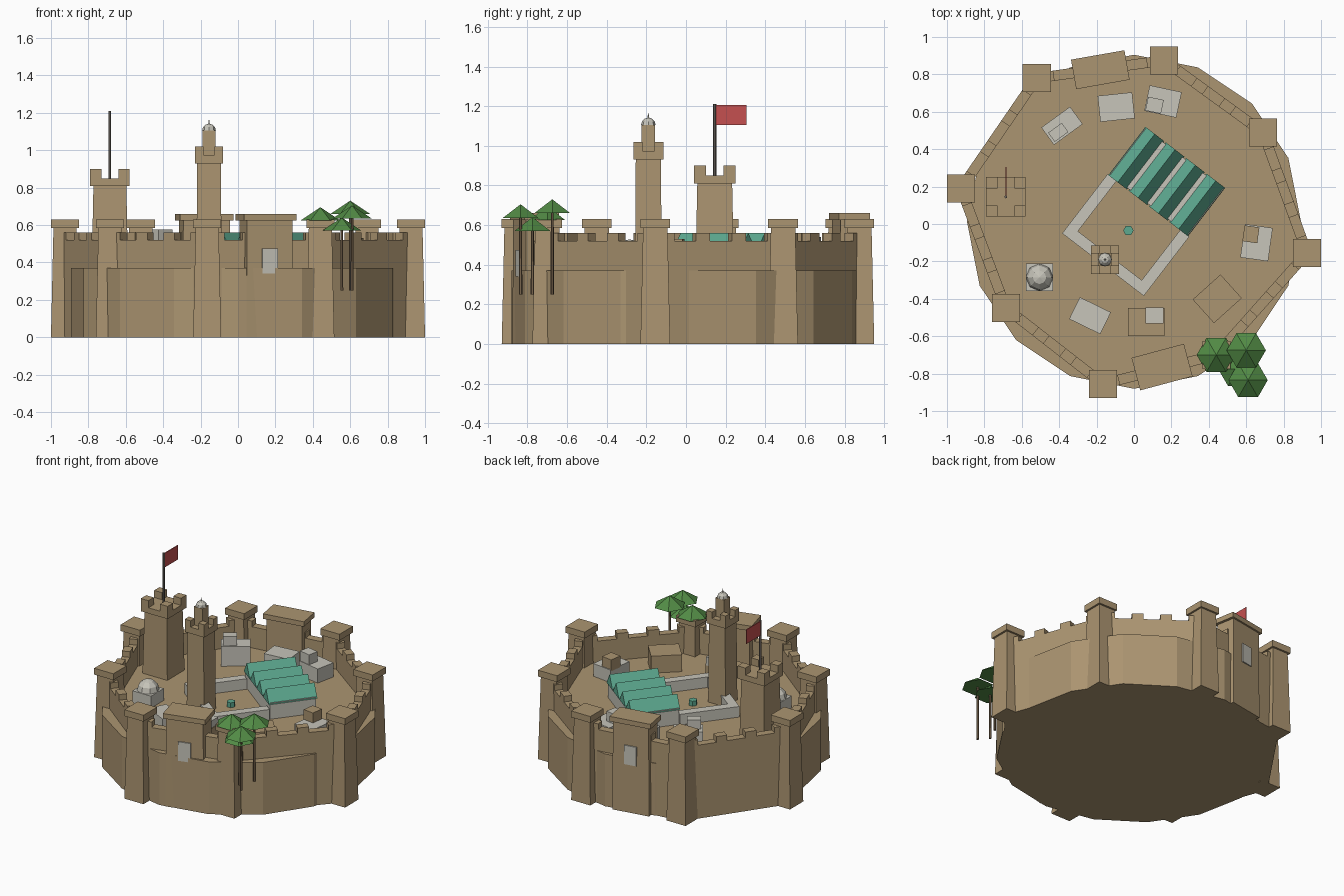
import bpy, bmesh
from math import radians, cos, sin, atan2, pi
from mathutils import Matrix, Vector

if "Cube" in bpy.data.objects:
    bpy.data.objects.remove(bpy.data.objects["Cube"], do_unlink=True)


def material(name, r, g, b):
    m = bpy.data.materials.new(name)
    m.use_nodes = True
    m.diffuse_color = (r, g, b, 1)
    m.node_tree.nodes["Principled BSDF"].inputs["Base Color"].default_value = (r, g, b, 1)
    return m


SAND = material("sandstone", .41, .30, .165)
GREY = material("pale_stone", .57, .555, .49)
TEAL = material("teal_tile", .11, .40, .28)
LEAF = material("palm_green", .085, .26, .06)
BARK = material("bark", .19, .13, .075)
RED = material("flag_red", .56, .08, .08)
METAL = material("pole_grey", .16, .14, .12)
FLOOR = .37


def finish(name, bm, mat, loc=(0, 0, 0), rot=0):
    bmesh.ops.recalc_face_normals(bm, faces=bm.faces)
    me = bpy.data.meshes.new(name)
    bm.to_mesh(me)
    bm.free()
    me.materials.append(mat)
    ob = bpy.data.objects.new(name, me)
    ob.location = loc
    ob.rotation_euler.z = radians(rot)
    bpy.context.collection.objects.link(ob)
    return ob


def box(name, x, y, sx, sy, z0, z1, mat=SAND, rot=0, taper=1):
    """Box from z0 to z1; taper scales its top."""
    bm = bmesh.new()
    bmesh.ops.create_cube(bm, size=1)
    for v in bm.verts:
        k = taper if v.co.z > 0 else 1
        v.co = (v.co.x * sx * k, v.co.y * sy * k, z1 if v.co.z > 0 else z0)
    return finish(name, bm, mat, (x, y, 0), rot)


def cone(name, x, y, r0, r1, z0, z1, mat, sides, rot=0):
    bm = bmesh.new()
    bmesh.ops.create_cone(bm, cap_ends=True, segments=sides, radius1=r0, radius2=r1, depth=z1 - z0)
    return finish(name, bm, mat, (x, y, (z0 + z1) / 2), rot)


def dome(name, x, y, r, z, sides):
    bm = bmesh.new()
    bmesh.ops.create_uvsphere(bm, u_segments=sides, v_segments=6, radius=r)
    bmesh.ops.bisect_plane(bm, geom=bm.verts[:] + bm.edges[:] + bm.faces[:], plane_co=(0, 0, 0),
                           plane_no=(0, 0, 1), clear_inner=True)
    return finish(name, bm, GREY, (x, y, z))


def crown(name, x, y, size, block, z0, z1, z2):
    """Tower head with a raised block on each corner."""
    box(name + "_head", x, y, size, size, z0, z1)
    o = (size - block) / 2
    for i, (a, b) in enumerate(((-1, -1), (1, -1), (1, 1), (-1, 1))):
        box(f"{name}_merlon_{i}", x + a * o, y + b * o, block, block, z1, z2)


# Raised courtyard mound
cone("courtyard_mound", 0, .012, .893, .893, 0, FLOOR, SAND, 16)

# Ring of corner towers
towers = [(.16, .875), (-.52, .78), (-.925, .19), (-.685, -.45),
          (-.165, -.855), (.44, -.70), (.925, -.155), (.69, .49)]
for i, (x, y) in enumerate(towers):
    box(f"wall_tower_{i}", x, y, .15, .15, 0, .59, taper=.82)
    box(f"wall_tower_cap_{i}", x, y, .15, .15, .585, .63)

# Curtain walls with merlons
for i, a in enumerate(towers):
    a, b = Vector(a), Vector(towers[(i + 1) % len(towers)])
    d, mid = b - a, (a + b) / 2
    ang = atan2(d.y, d.x) * 180 / pi
    box(f"curtain_wall_{i}", mid.x, mid.y, d.length, .055, 0, .52, rot=ang)
    for j, t in enumerate((.08, .36, .64, .92)):
        p = a + d * t
        box(f"wall_merlon_{i}_{j}", p.x, p.y, .075, .055, .515, .56, rot=ang)

# Gatehouses with door plates, the plate on the outer side
for name, x, y, depth, rot, side in (("front_gate", .15, -.765, .18, 15, -1),
                                     ("back_gate", -.18, .825, .16, 10, 1)):
    box(name + "_house", x, y, .26, depth - .02, 0, .63, rot=rot, taper=.97)
    box(name + "_roof", x, y, .29, depth, .625, .66, rot=rot)
    off = side * (depth / 2 - .008)
    box(name + "_door", x - sin(radians(rot)) * off, y + cos(radians(rot)) * off,
        .085, .009, .34, .475, GREY, rot)

# Flag tower
fx, fy = -.685, .145
box("flag_tower_shaft", fx, fy, .195, .195, FLOOR - .02, .82, taper=.9)
crown("flag_tower", fx, fy, .21, .06, .81, .85, .90)
cone("flag_pole", fx, fy, .008, .008, .85, 1.21, METAL, 6)
box("flag", fx, fy + .08, .006, .16, 1.105, 1.205, RED)

# Slender tower with domed top
tx, ty = -.155, -.19
box("slim_tower_shaft", tx, ty, .135, .135, FLOOR - .02, .94, taper=.94)
crown("slim_tower", tx, ty, .152, .046, .93, .975, 1.02)
box("slim_tower_lantern", tx, ty, .068, .068, .97, 1.105)
dome("slim_tower_dome", tx, ty, .037, 1.105, 8)
cone("slim_tower_finial", tx, ty, .006, .001, 1.135, 1.165, GREY, 6)

# Tiled hall with four parallel gables
hx, hy, turn = .175, .227, -37.5
box("hall_walls", hx, hy, .53, .31, FLOOR - .02, .485, GREY, turn)
bm = bmesh.new()
for i in range(4):
    c = (i - 1.5) * .137
    ends = []
    for y in (-.163, .163):
        ends.append([bm.verts.new(p) for p in ((c - .063, y, .475), (c + .063, y, .475), (c, y, .56))])
        bm.faces.new(ends[-1])
    for k in range(3):
        n = (k + 1) % 3
        bm.faces.new((ends[0][k], ends[0][n], ends[1][n], ends[1][k]))
finish("hall_gables", bm, TEAL, (hx, hy, 0), turn)

# Low cloister walls in front of the hall
spin = Matrix.Rotation(radians(turn), 2)
for name, u, v, su, sv in (("cloister_left", -.245, -.36, .06, .40),
                           ("cloister_right", .245, -.36, .06, .40),
                           ("cloister_front", 0, -.53, .55, .06)):
    p = Vector((hx, hy)) + spin @ Vector((u, v))
    box(name, p.x, p.y, su, sv, FLOOR - .02, .445, GREY, turn)
cone("fountain", -.03, -.035, .028, .028, FLOOR - .01, .405, TEAL, 6, 30)

# Houses: centre, size, top, colour, turn
houses = [(-.385, .525, .19, .115, .51, GREY, 36), (-.095, .625, .185, .14, .48, GREY, 6),
          (.155, .655, .175, .14, .47, GREY, -12), (.655, -.10, .15, .18, .46, GREY, -8),
          (.445, -.40, .20, .17, .49, SAND, 42), (.065, -.525, .195, .15, .45, SAND, 0),
          (-.235, -.49, .185, .13, .45, GREY, -26)]
for i, (x, y, sx, sy, top, mat, rot) in enumerate(houses):
    box(f"house_{i}", x, y, sx, sy, FLOOR - .02, top, mat, rot)
upper = [(-.405, .49, .09, .06, .50, .575, GREY, 36), (.11, .635, .085, .075, .46, .54, GREY, -12),
         (.625, -.055, .08, .085, .45, .53, SAND, -8), (.11, -.49, .095, .085, .44, .50, GREY, 0)]
for i, (x, y, sx, sy, z0, z1, mat, rot) in enumerate(upper):
    box(f"upper_room_{i}", x, y, sx, sy, z0, z1, mat, rot)

# Domed house
box("domed_house", -.505, -.285, .145, .145, FLOOR - .02, .455, GREY)
dome("house_dome", -.505, -.285, .073, .455, 8)

# Palm trees
for i, (x, y, peak) in enumerate(((.44, -.70, .695), (.60, -.675, .73),
                                  (.61, -.835, .705), (.555, -.775, .64))):
    cone(f"palm_trunk_{i}", x, y, .009, .007, .25, peak - .02, BARK, 6)
    cone(f"palm_crown_{i}", x, y, .105, 0, peak - .07, peak, LEAF, 6, 30)
